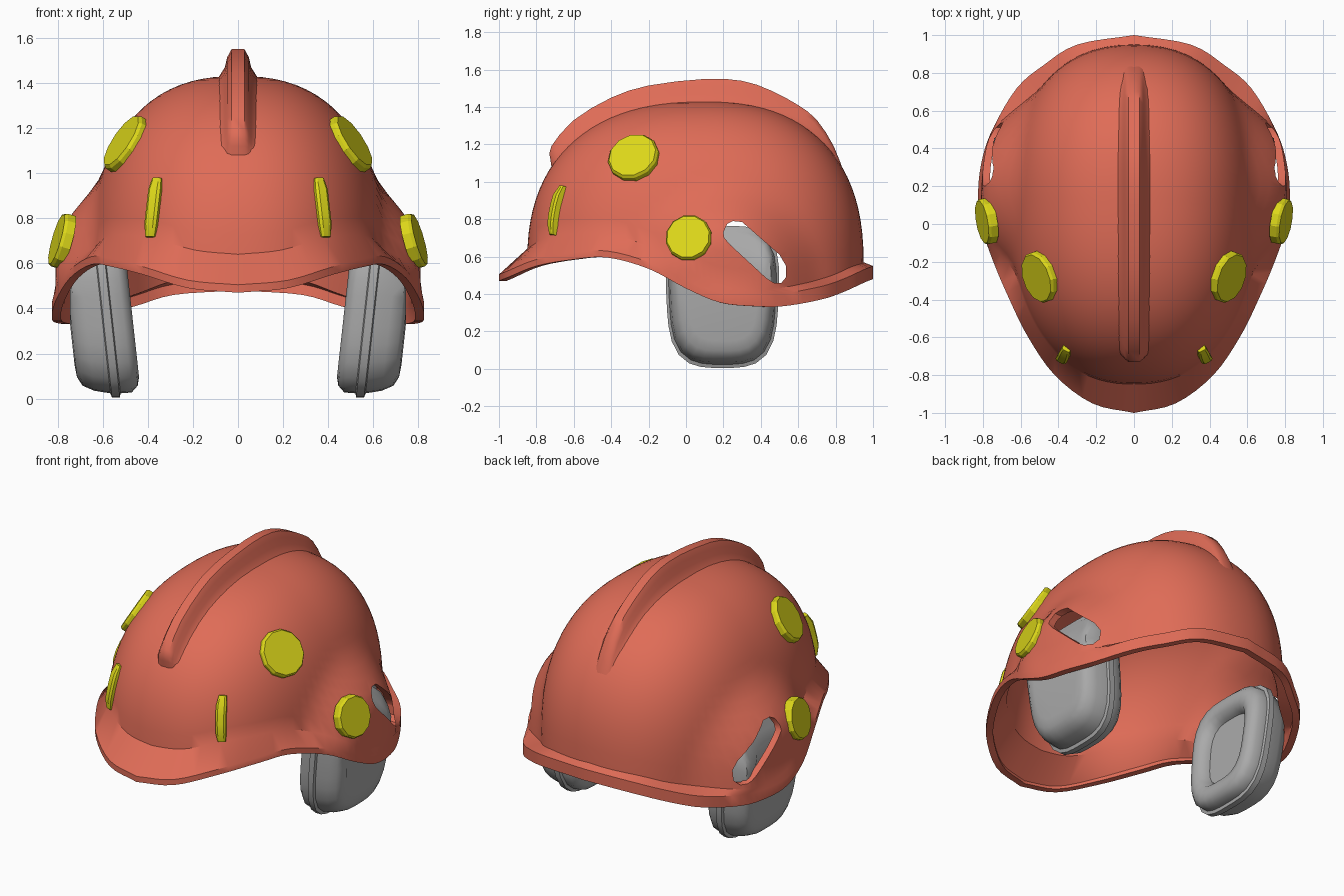
import bpy, bmesh, math
from mathutils import Vector
from mathutils.bvhtree import BVHTree

cube = bpy.data.objects.get("Cube")
if cube:
    bpy.data.objects.remove(cube)


def material(name, rgb):
    m = bpy.data.materials.new(name)
    m.use_nodes = True
    m.diffuse_color = (*rgb, 1)
    m.node_tree.nodes["Principled BSDF"].inputs["Base Color"].default_value = (*rgb, 1)
    return m


RED = material("coral red", (0.74, 0.15, 0.095))
YELLOW = material("yellow", (0.72, 0.68, 0.01))
GREY = material("grey", (0.40, 0.40, 0.40))


def loft(name, rings, mat, open_start=False, angle=35):
    """Skin a list of closed rings and cap the ends."""
    bm = bmesh.new()
    loops = [[bm.verts.new(p) for p in ring] for ring in rings]
    n = len(loops[0])
    for a, b in zip(loops, loops[1:]):
        for i in range(n):
            j = (i + 1) % n
            bm.faces.new((a[i], a[j], b[j], b[i]))
    top = bm.faces.new(loops[-1])
    if not open_start:
        bm.faces.new(loops[0])
    bmesh.ops.recalc_face_normals(bm, faces=bm.faces)
    bm.normal_update()
    if open_start and top.normal.z < 0:
        bmesh.ops.reverse_faces(bm, faces=bm.faces)
    mesh = bpy.data.meshes.new(name)
    bm.to_mesh(mesh)
    bm.free()
    mesh.materials.append(mat)
    obj = bpy.data.objects.new(name, mesh)
    bpy.context.collection.objects.link(obj)
    smooth(obj, angle)
    return obj


def activate(obj):
    bpy.ops.object.select_all(action='DESELECT')
    obj.select_set(True)
    bpy.context.view_layer.objects.active = obj


def smooth(obj, angle):
    activate(obj)
    bpy.ops.object.shade_smooth_by_angle(angle=math.radians(angle))


def spline(pts, steps):
    """Catmull-Rom samples through the points."""
    pts = [Vector(p) for p in pts]
    ext = [2 * pts[0] - pts[1]] + pts + [2 * pts[-1] - pts[-2]]
    out = []
    for a, b, c, d in zip(ext, ext[1:], ext[2:], ext[3:]):
        for k in range(steps):
            t = k / steps
            out.append(0.5 * (2 * b + (c - a) * t + (2 * a - 5 * b + 4 * c - d) * t ** 2
                              + (3 * b - a - 3 * c + d) * t ** 3))
    return out + [pts[-1]]


def step(t):
    t = min(max(t, 0), 1)
    return t * t * (3 - 2 * t)


# Shell proportions
MID_Y, WAIST, TOP, POW = 0.1, 0.55, 1.43, 2.4
HALF_W, BACK, FRONT = 0.66, 0.85, 0.95


def depth(dy):
    return BACK if dy > 0 else FRONT


# Rim outline, from the back round to the front
half_rim = spline([(0, 1, .48), (.3, .95, .46), (.48, .84, .41), (.62, .72, .37),
                   (.74, .52, .335), (.8, .36, .335), (.825, .18, .355), (.81, 0, .43),
                   (.745, -.2, .535), (.65, -.42, .595), (.56, -.6, .585),
                   (.42, -.8, .55), (.22, -.95, .49), (0, -1, .47)], 4)
rim = half_rim + [Vector((-p.x, p.y, p.z)) for p in half_rim[-2:0:-1]]


def dome_point(r, t):
    """Dome surface over rim point r, t from base to crown, with the ear bulge."""
    front = step(-r.y)
    base_z = r.z + 0.09 + 0.08 * front
    z = base_z + (TOP - base_z) * math.sin(t * math.pi / 2) ** (2 / POW)
    up = max(0, (z - WAIST) / (TOP - WAIST))
    shrink = (1 - up ** POW) ** (1 / POW)
    dx, dy = r.x, r.y - MID_Y
    k = (abs(dx / HALF_W) ** 2.3 + abs(dy / depth(dy)) ** 2.3) ** (-1 / 2.3) * shrink
    x, y = dx * k, MID_Y + dy * k
    e = math.hypot((y - .2) / .55, (z - .4) / .62)
    bulge = 0.15 * step((1 - e) / 0.55) * step(abs(x) / 0.3)
    return (x + math.copysign(bulge, x), y, z)


lip = [(p.x, p.y, p.z + 0.035 + 0.035 * step(p.y + 0.3)) for p in rim]
rows = [[dome_point(r, 0.975 * j / 22) for r in rim] for j in range(23)]
shell = loft("helmet_shell", [rim, lip] + rows, RED, open_start=True)

# Ear slots cut through both sides of the thick shell
slot = [(.2, .73), (.22, .775), (.25, .79), (.3, .785), (.5, .61), (.535, .55),
        (.535, .49), (.51, .46), (.47, .46), (.43, .485), (.24, .66), (.205, .7)]
cutter = loft("slot_cutter", [[(x, y, z) for y, z in slot] for x in (-1.2, 1.2)], RED)
cutter.hide_render = True
activate(shell)
solid = shell.modifiers.new("thickness", 'SOLIDIFY')
solid.thickness, solid.offset = 0.04, -1
bpy.ops.object.modifier_apply(modifier=solid.name)
cut = shell.modifiers.new("slots", 'BOOLEAN')
cut.object, cut.operation, cut.solver = cutter, 'DIFFERENCE', 'EXACT'
bpy.ops.object.modifier_apply(modifier=cut.name)
bpy.data.objects.remove(cutter)
smooth(shell, 35)

# Crest along the crown, flared where it meets the dome
crest = spline([(0, -.71, 1.03), (0, -.725, 1.12), (0, -.72, 1.19), (0, -.6, 1.33),
                (0, -.4, 1.45), (0, -.2, 1.515), (0, .1, 1.55), (0, .3, 1.54),
                (0, .45, 1.49), (0, .6, 1.41), (0, .7, 1.33), (0, .79, 1.19),
                (0, .85, 1.03), (0, .87, .95)], 2)
hub = Vector((0, MID_Y, WAIST))
section = [(.1, 0), (.08, .2), (.058, .45), (.048, .75), (.028, 1)]
crest_rings = []
for p in crest:
    d = (p - hub).normalized()
    r_top = (p - hub).length
    r_dome = (abs(d.y / depth(d.y)) ** POW + abs(d.z / (TOP - WAIST)) ** POW) ** (-1 / POW)
    r_base = min(r_dome, r_top) - 0.025
    right = [Vector((w, 0, 0)) + hub + d * (r_base + (r_top - r_base) * f) for w, f in section]
    crest_rings.append(right + [Vector((-q.x, q.y, q.z)) for q in reversed(right)])
loft("crest", crest_rings, RED, angle=50)

tree = BVHTree.FromObject(shell, bpy.context.evaluated_depsgraph_get())


def disc(name, side, y, z, normal, radius):
    """Twelve-sided badge sitting on the shell."""
    hit = tree.ray_cast(Vector((side * 2, y, z)), Vector((-side, 0, 0)))[0]
    n = Vector((side * normal[0], normal[1], normal[2])).normalized()
    q = n.to_track_quat('Z', 'Y')
    rings = []
    for r, h in ((radius, -.025), (radius, .012), (radius * .93, .026)):
        rings.append([hit + q @ Vector((r * math.cos(a), r * math.sin(a), h))
                      for a in (math.tau * (i + .5) / 12 for i in range(12))])
    loft(name, rings, YELLOW, angle=20)


def strip(name, side):
    """Slim upright bar on the brow."""
    n = Vector((side * .45, -.85, .28)).normalized()
    rings = []
    for k in range(6):
        t = k / 5
        x, z = .385 - .03 * t, .715 + .26 * t
        hit = tree.ray_cast(Vector((side * x, -2, z)), Vector((0, 1, 0)))[0]
        across = n.cross(Vector((0, 0, 1))).normalized()
        end = k in (0, 5)
        w, h = (.022, .018) if end else (.03, .032)
        rings.append([hit + across * a + n * b for a, b in
                      ((-w, -.025), (-w, h * .7), (-w * .6, h), (w * .6, h), (w, h * .7), (w, -.025))])
    loft(name, rings, YELLOW, angle=30)


def ear_muff(name, side):
    """Cup, seam flange and cushion with a recessed centre, leaning in at the bottom."""
    layers = [(.165, .62), (.16, .76), (.14, .86), (.09, .92), (.02, .95), (.015, 1),
              (-.02, 1), (-.025, .95), (-.075, .94), (-.105, .86), (-.115, .76),
              (-.105, .64), (-.07, .56), (-.05, .54)]
    rings = []
    for off, s in layers:
        ring = []
        for i in range(32):
            a = math.tau * i / 32
            c, v = math.cos(a), math.sin(a)
            r = (abs(c) ** 3.4 + abs(v) ** 3.4) ** (-1 / 3.4)
            y = .195 + s * .3 * r * c * (1 + .06 * v)
            z = .385 + s * .38 * r * v
            x = min(.543 + .11 * z + off, .745 - .5 * max(0, z - .55))
            ring.append((side * x, y, z))
        rings.append(ring)
    loft(name, rings, GREY, angle=50)


for side, label in ((1, "left"), (-1, "right")):
    disc(label + "_upper_disc", side, -.28, 1.13, (.8, -.28, .53), .14)
    disc(label + "_lower_disc", side, .015, .7, (.95, -.17, .27), .125)
    strip(label + "_brow_strip", side)
    ear_muff(label + "_ear_muff", side)
